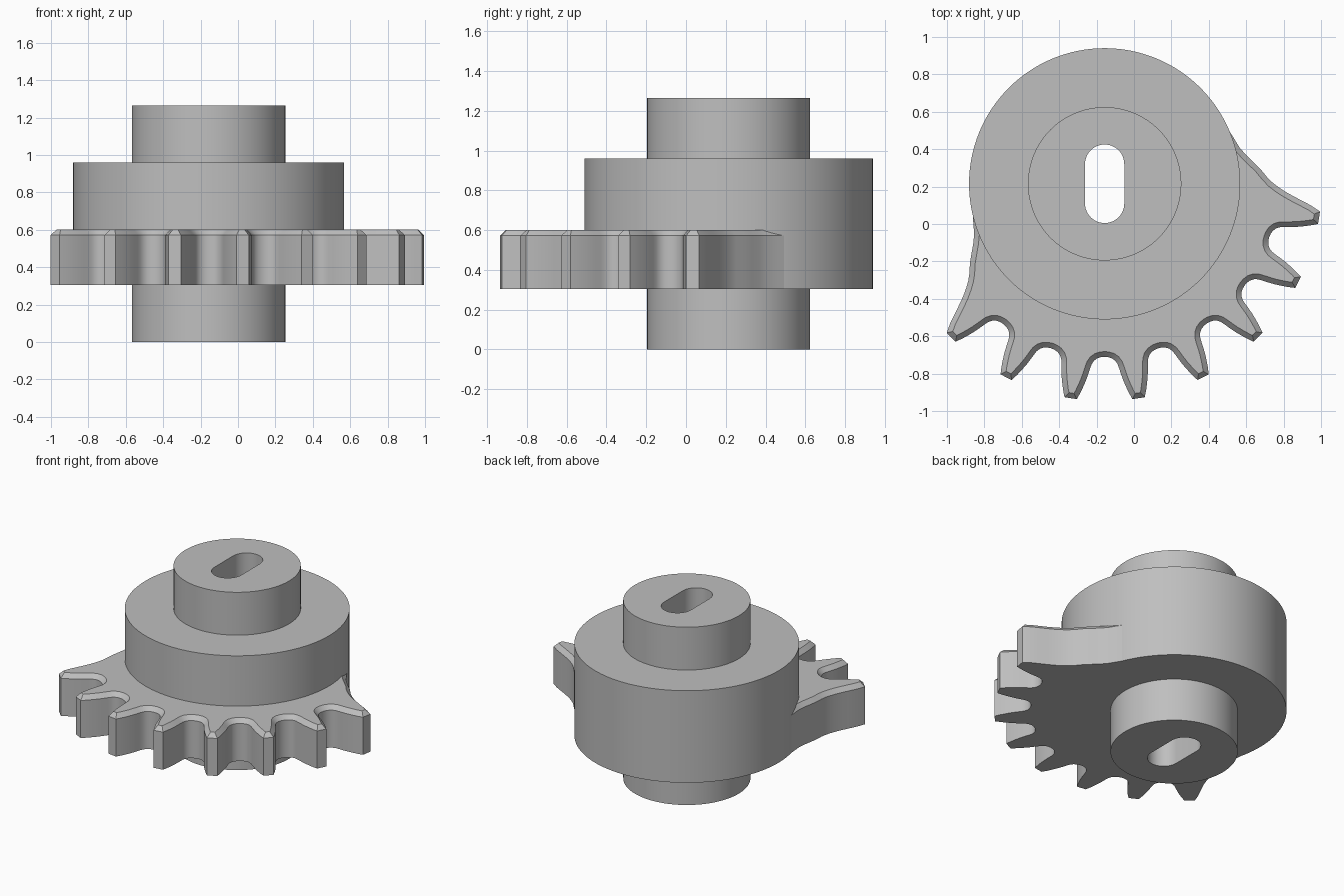
import bpy
import bmesh
from math import sin, cos, pi, radians
from mathutils import Vector

cube = bpy.data.objects.get("Cube")
if cube:
    bpy.data.objects.remove(cube, do_unlink=True)

CENTRE = Vector((-0.157, 0.215))
SEGMENTS = 128

grey = bpy.data.materials.new("plain grey")
grey.use_nodes = True
grey.diffuse_color = (0.52, 0.52, 0.52, 1)
grey.node_tree.nodes["Principled BSDF"].inputs["Base Color"].default_value = grey.diffuse_color


def polar(angle, radius):
    """Point about the axle; angle in degrees from the front towards the left."""
    a = radians(angle)
    return CENTRE + Vector((sin(a), -cos(a))) * radius


def inset(points, amount):
    """Mitred inward offset of a counter-clockwise outline."""
    result = []
    for i, p in enumerate(points):
        before = (p - points[i - 1]).normalized()
        after = (points[(i + 1) % len(points)] - p).normalized()
        n1 = Vector((-before.y, before.x))
        n2 = Vector((-after.y, after.x))
        result.append(p + (n1 + n2) * amount / max(0.3, 1 + n1.dot(n2)))
    return result


def loft(name, layers):
    """Solid through a stack of (outline, height) layers, capped at both ends."""
    bm = bmesh.new()
    rings = [[bm.verts.new((p.x, p.y, z)) for p in outline] for outline, z in layers]
    for low, high in zip(rings, rings[1:]):
        for i in range(len(low)):
            j = (i + 1) % len(low)
            bm.faces.new((low[i], low[j], high[j], high[i]))
    bm.faces.new(list(reversed(rings[0])))
    bm.faces.new(rings[-1])
    mesh = bpy.data.meshes.new(name)
    bm.to_mesh(mesh)
    bm.free()
    mesh.materials.append(grey)
    obj = bpy.data.objects.new(name, mesh)
    bpy.context.collection.objects.link(obj)
    return obj


def activate(obj):
    bpy.ops.object.select_all(action='DESELECT')
    obj.select_set(True)
    bpy.context.view_layer.objects.active = obj


def circle(radius):
    return [polar(360 * i / SEGMENTS, radius) for i in range(SEGMENTS)]


# Stepped body: lower hub, wide drum, upper hub
HUB, DRUM = circle(0.41), circle(0.725)
body = loft("stepped_hub", [(HUB, 0), (HUB, 0.305), (DRUM, 0.305), (DRUM, 0.96),
                            (HUB, 0.96), (HUB, 1.265)])

# Rounded slot through the axle
slot = []
for end in (1, -1):
    for i in range(25):
        a = pi * i / 24
        slot.append(CENTRE + Vector((cos(a), 1 + sin(a))) * end * 0.105)
cutter = loft("slot_cutter", [(slot, -0.2), (slot, 1.5)])
cutter.hide_render = True
activate(body)
cut = body.modifiers.new("slot", 'BOOLEAN')
cut.operation = 'DIFFERENCE'
cut.solver = 'EXACT'
cut.object = cutter
bpy.ops.object.modifier_apply(modifier=cut.name)
bpy.data.objects.remove(cutter, do_unlink=True)

# Half of a tooth gap, as (angle from gap centre, radius)
HALF_GAP = [(0, 0.925), (1.2, 0.927), (2.4, 0.934), (3.4, 0.947), (4.1, 0.966),
            (4.5, 0.99), (4.9, 1.02), (5.4, 1.055), (6.0, 1.09), (6.6, 1.124),
            (7.35, 1.161)]
# Outer flank of an end tooth, as (angle from tooth centre, radius)
END_FLANK = [(1.65, 1.161), (3, 1.11), (4.3, 1.05), (5.4, 1.005), (6.5, 0.967),
             (8, 0.927), (9.5, 0.896), (11.5, 0.867), (14.5, 0.836), (17.5, 0.802),
             (20.5, 0.772), (24, 0.747), (29, 0.731), (33, 0.722)]
FIRST, LAST, PITCH = -45, 81, 18

outline = [polar(FIRST - a, r) for a, r in reversed(END_FLANK)]
for gap in range(FIRST + PITCH // 2, LAST, PITCH):
    outline += [polar(gap - a, r) for a, r in reversed(HALF_GAP)]
    outline += [polar(gap + a, r) for a, r in HALF_GAP[1:]]
outline += [polar(LAST + a, r) for a, r in END_FLANK]
outline += [polar(a, 0.6) for a in range(LAST + 33, FIRST - 34, -6)]

# Toothed sector with a chamfered upper rim
sector = loft("toothed_sector", [(outline, 0.305), (outline, 0.572),
                                 (inset(outline, 0.028), 0.602)])

for obj in (body, sector):
    activate(obj)
    bpy.ops.object.shade_smooth_by_angle(angle=radians(30))
